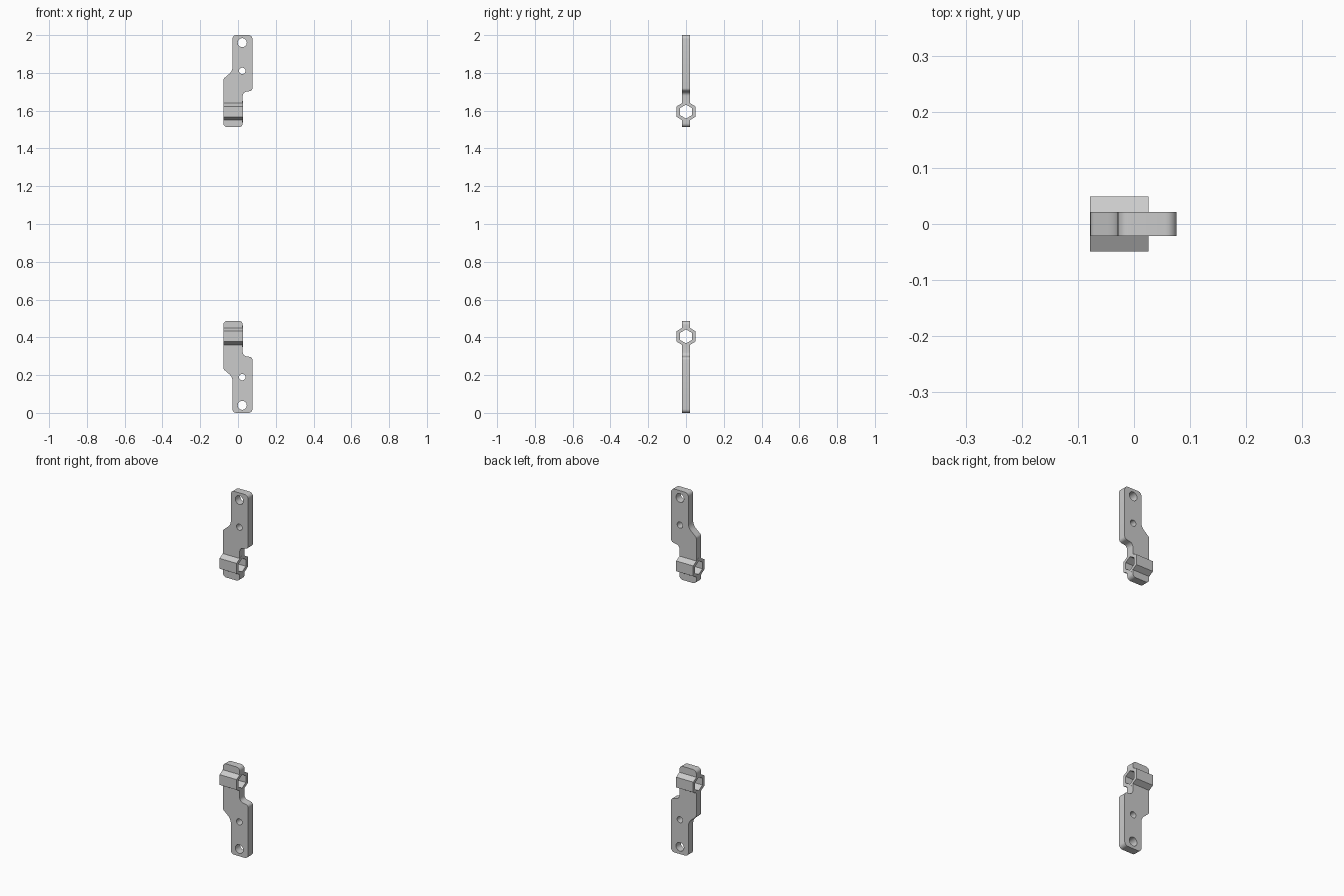
import bpy, bmesh, math
from mathutils import Vector, Matrix

if "Cube" in bpy.data.objects:
    bpy.data.objects.remove(bpy.data.objects["Cube"])

T = 0.021                 # half thickness of the plate
X0, X1 = -0.078, 0.0255   # span of the hex socket
HEX_Z = 1.595


def fillet(points, steps=6):
    """Round each (x, z, radius) corner of a closed outline."""
    out = []
    n = len(points)
    for i, (x, z, r) in enumerate(points):
        p = Vector((x, z))
        a = (Vector(points[i - 1][:2]) - p).normalized()
        b = (Vector(points[(i + 1) % n][:2]) - p).normalized()
        half = a.angle(b) / 2
        d = r / math.tan(half)
        c = p + (a + b).normalized() * (r / math.sin(half))
        s, e = p + a * d - c, p + b * d - c
        sweep = s.angle_signed(e)
        for k in range(steps + 1):
            t = sweep * k / steps
            out.append(c + Matrix.Rotation(-t, 2) @ s)
    return out


def circle(x, z, r, n=24):
    return [Vector((x + r * math.cos(2 * math.pi * k / n),
                    z + r * math.sin(2 * math.pi * k / n))) for k in range(n)]


def finish(bm, name):
    bmesh.ops.recalc_face_normals(bm, faces=bm.faces[:])
    me = bpy.data.meshes.new(name)
    bm.to_mesh(me)
    bm.free()
    ob = bpy.data.objects.new(name, me)
    bpy.context.collection.objects.link(ob)
    return ob


def plate(name, loops):
    """Fill outline with holes and extrude along y."""
    bm = bmesh.new()
    edges = []
    for loop in loops:
        vs = [bm.verts.new((p.x, -T, p.y)) for p in loop]
        edges += [bm.edges.new((vs[i - 1], vs[i])) for i in range(len(vs))]
    bmesh.ops.triangle_fill(bm, use_beauty=True, edges=edges, normal=(0, -1, 0))
    ext = bmesh.ops.extrude_face_region(bm, geom=bm.faces[:], use_keep_orig=True)
    bmesh.ops.translate(bm, vec=(0, 2 * T, 0),
                        verts=[v for v in ext['geom'] if isinstance(v, bmesh.types.BMVert)])
    return finish(bm, name)


def hex_prism(name, apothem, x0, x1):
    """Hexagonal bar along x with a point upwards."""
    bm = bmesh.new()
    r = apothem / math.cos(math.pi / 6)
    ring = [(r * math.sin(k * math.pi / 3), HEX_Z + r * math.cos(k * math.pi / 3)) for k in range(6)]
    a = [bm.verts.new((x0, y, z)) for y, z in ring]
    b = [bm.verts.new((x1, y, z)) for y, z in ring]
    bm.faces.new(a)
    bm.faces.new(b[::-1])
    for i in range(6):
        bm.faces.new((a[i - 1], a[i], b[i], b[i - 1]))
    return finish(bm, name)


def boolean(ob, other, op):
    bpy.context.view_layer.objects.active = ob
    m = ob.modifiers.new(op, 'BOOLEAN')
    m.operation, m.object, m.solver = op, other, 'EXACT'
    bpy.ops.object.modifier_apply(modifier=m.name)
    bpy.data.objects.remove(other)


# Offset plate with two screw holes
outline = fillet([(-0.029, 2.0, 0.02), (0.076, 2.0, 0.02), (0.076, 1.706, 0.016),
                  (0.025, 1.697, 0.022), (0.025, 1.513, 0.02), (-0.0775, 1.513, 0.02),
                  (-0.0775, 1.768, 0.02), (-0.029, 1.81, 0.05)])
upper = plate("upper_bracket", [outline, circle(0.0225, 1.96, 0.024), circle(0.0225, 1.811, 0.017)])

# Hex socket running across the lower end
boolean(upper, hex_prism("socket_body", 0.049, X0, X1), 'UNION')
boolean(upper, hex_prism("socket_hole", 0.032, X0 - 0.1, X1 + 0.1), 'DIFFERENCE')

# Mirrored lower bracket
lower = bpy.data.objects.new("lower_bracket", upper.data.copy())
bpy.context.collection.objects.link(lower)
lower.data.transform(Matrix.Translation((0, 0, 2)) @ Matrix.Scale(-1, 4, (0, 0, 1)))
lower.data.flip_normals()

for ob in (upper, lower):
    bpy.ops.object.select_all(action='DESELECT')
    ob.select_set(True)
    bpy.context.view_layer.objects.active = ob
    bpy.ops.object.shade_smooth_by_angle(angle=math.radians(40))
